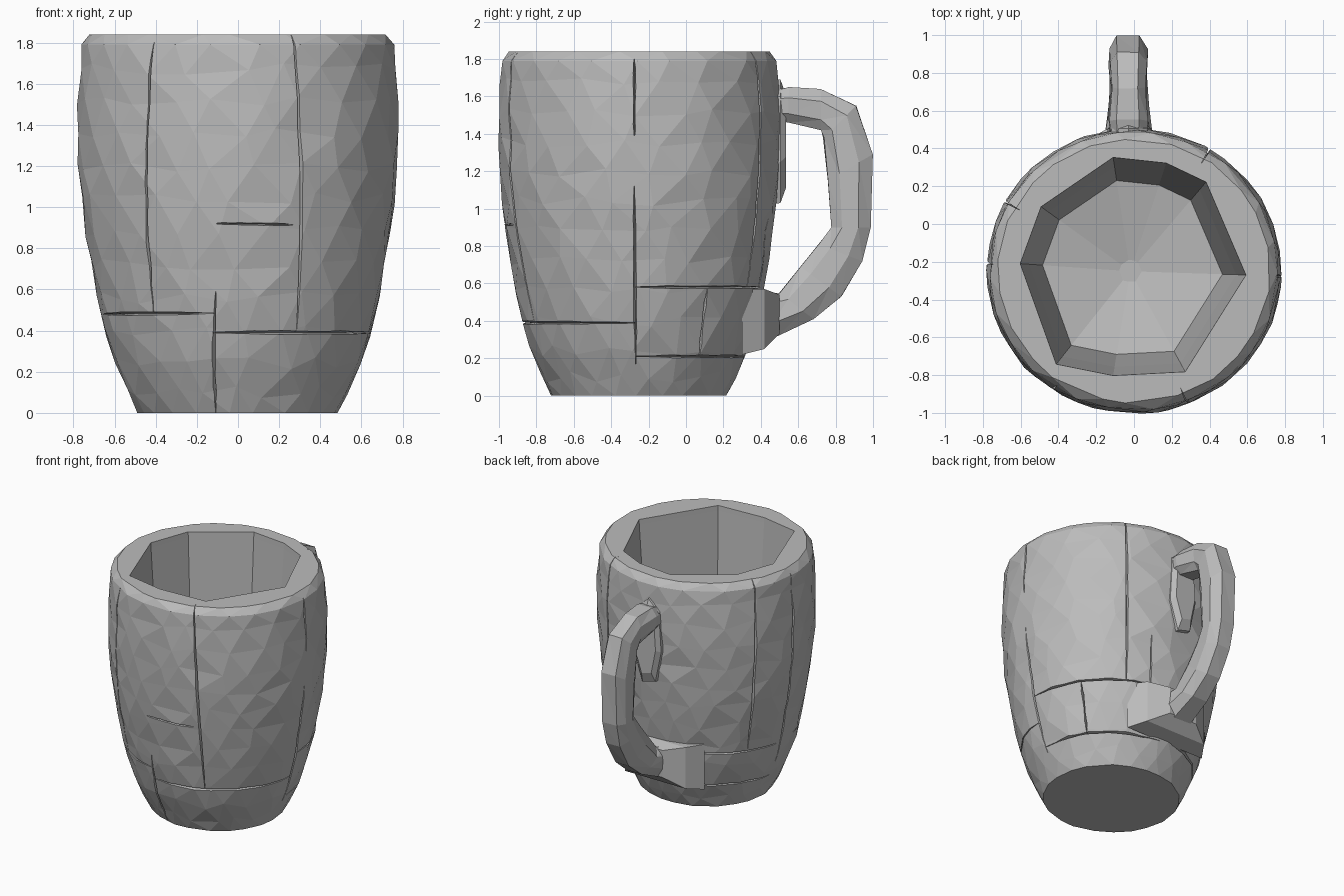
import bpy
import bmesh
import random
from math import radians, cos, sin
from mathutils import Vector

random.seed(4)
if "Cube" in bpy.data.objects:
    bpy.data.objects.remove(bpy.data.objects["Cube"])

stone = bpy.data.materials.new("grey stone")
stone.use_nodes = True
GREY = (0.5, 0.5, 0.5, 1)
stone.diffuse_color = GREY
stone.node_tree.nodes["Principled BSDF"].inputs["Base Color"].default_value = GREY

# Outer profile: (height, radius)
PROFILE = [(0, .485), (.2, .585), (.4, .65), (.6, .695), (.8, .73), (1, .76),
           (1.2, .775), (1.4, .782), (1.6, .777), (1.79, .76), (1.84, .72)]
CENTRE_Y = -.25


def radius(z):
    for (z0, r0), (z1, r1) in zip(PROFILE, PROFILE[1:]):
        if z <= z1:
            return r0 + (r1 - r0) * (z - z0) / (z1 - z0)
    return PROFILE[-1][1]


def on_body(angle, z, offset=0):
    r, a = radius(z) + offset, radians(angle)
    return Vector((r * cos(a), CENTRE_Y + .965 * r * sin(a), z))


def add_object(name, bm):
    bmesh.ops.recalc_face_normals(bm, faces=bm.faces)
    mesh = bpy.data.meshes.new(name)
    bm.to_mesh(mesh)
    bm.free()
    mesh.materials.append(stone)
    obj = bpy.data.objects.new(name, mesh)
    bpy.context.collection.objects.link(obj)
    return obj


def hull(name, points):
    bm = bmesh.new()
    for p in points:
        bm.verts.new(p)
    bmesh.ops.convex_hull(bm, input=bm.verts)
    spare = [v for v in bm.verts if not v.link_faces]
    bmesh.ops.delete(bm, geom=spare, context='VERTS')
    return add_object(name, bm)


def loft(name, rings, staggered=False):
    """Closed triangulated skin over equal rings; staggered rings are half a step apart."""
    bm = bmesh.new()
    loops = [[bm.verts.new(p) for p in ring] for ring in rings]
    n = len(loops[0])
    for k, (a, b) in enumerate(zip(loops, loops[1:])):
        for i in range(n):
            j = (i + 1) % n
            if staggered and k % 2:
                bm.faces.new((a[i], a[j], b[j]))
                bm.faces.new((a[i], b[j], b[i]))
            else:
                bm.faces.new((a[i], a[j], b[i]))
                bm.faces.new((a[j], b[j], b[i]))
    bm.faces.new(loops[0][::-1])
    bm.faces.new(loops[-1])
    return add_object(name, bm)


def volume(mesh):
    bm = bmesh.new()
    bm.from_mesh(mesh)
    size = abs(bm.calc_volume())
    bm.free()
    return size


def carve(target, cutter):
    """Subtract the cutter, keeping the old shape if a solver gives a broken result."""
    cutter.hide_render = True
    before = volume(target.data)
    mod = target.modifiers.new("carve", 'BOOLEAN')
    mod.operation = 'DIFFERENCE'
    mod.object = cutter
    for solver in ('MANIFOLD', 'EXACT', 'FLOAT'):
        mod.solver = solver
        graph = bpy.context.evaluated_depsgraph_get()
        graph.update()
        result = bpy.data.meshes.new_from_object(target.evaluated_get(graph))
        if .4 * before < volume(result) < before * .99999:
            target.data = result
            break
    target.modifiers.remove(mod)
    bpy.data.objects.remove(cutter)


# Chiselled body: staggered, loosely scattered rings
SIDES = 22
rings = []
for k, z in enumerate([0, .1, .24, .4, .56, .72, .88, 1.04, 1.2, 1.36, 1.52, 1.67, 1.79, 1.84]):
    ring = []
    for i in range(SIDES):
        angle = (i + .5 * (k % 2)) * 360 / SIDES + random.uniform(-4, 4)
        h = z if z in (0, 1.79, 1.84) else z + random.uniform(-.03, .03)
        ring.append(on_body(angle, h, random.uniform(-.002, .006)))
    rings.append(ring)
body = loft("mug_body", rings, staggered=True)

# Hollow with an uneven polygonal opening and a shallow bowl floor
opening = [(-.11, .35), (.17, .32), (.38, .22), (.59, -.27), (.27, -.78),
           (-.11, -.8), (-.41, -.74), (-.6, -.21), (-.49, .09)]
middle = Vector((-.02, CENTRE_Y))
cavity = []
for scale, z in ((1.01, 1.9), (1, 1.8), (.92, 1.1), (.8, .42), (.1, .33)):
    ring = [middle + (Vector(p) - middle) * scale for p in opening]
    cavity.append([(q.x, q.y, z) for q in ring])
carve(body, loft("cavity", cavity))


# Carved cracks: wedge strips following the surface, thinning at both ends
def crack(a0, z0, a1, z1, width=.011, depth=.04):
    upright = abs(z1 - z0) * 50 > abs(a1 - a0)
    rings = []
    steps = 9
    for i in range(steps + 1):
        t = i / steps
        angle, z = a0 + (a1 - a0) * t, z0 + (z1 - z0) * t
        w = width * (.25 + min(1, 5 * t, 5 * (1 - t))) * random.uniform(.5, 1.2)
        p = on_body(angle, z)
        a = radians(angle)
        out = Vector((cos(a), sin(a), 0))
        side = Vector((-sin(a), cos(a), 0)) if upright else Vector((0, 0, 1))
        rings.append([p - out * depth, p + out * .03 - side * w, p + out * .03 + side * w])
    carve(body, loft("crack", rings))


CRACKS = [
    # upright joints
    (-128, .48, -123, 1.8), (-64, .39, -69, 1.86), (-103, -.01, -99, .59),
    (-2, .17, -2, 1.12), (-2, 1.39, -2, 1.8), (34, .21, 33, .57),
    (60, .58, 59, 1.86), (75, .58, 74, .95), (150, .5, 151, 1.86),
    (176, .3, 177, 1.8), (-98, 1.78, -98, 1.86),
    # level joints
    (-168, .48, -100, .485), (-101, .39, -2, .39), (-98, .92, -69, .915),
    (-2, .58, 78, .58), (-2, .21, 88, .21), (95, .5, 172, .48), (98, .22, 175, .2),
]
for c in CRACKS:
    crack(*c)

# Handle: eight-sided section swept along (outer y, outer z, inner y, inner z, half width)
HANDLE_X = -.03
stations = [(.42, 1.62, .42, 1.48, .09), (.55, 1.65, .55, 1.46, .105),
            (.72, 1.64, .72, 1.42, .09), (.91, 1.55, .735, 1.38, .1),
            (1, 1.29, .76, 1.15, .105), (.985, .9, .78, .9, .105),
            (.94, .72, .71, .81, .1), (.83, .53, .61, .69, .1),
            (.68, .41, .5, .55, .11), (.49, .32, .4, .54, .13),
            (.3, .25, .3, .52, .15)]
rings = []
for oy, oz, iy, iz, w in stations:
    outer, inner = Vector((0, oy, oz)), Vector((0, iy, iz))
    ring = []
    for t, s in ((0, -.6), (0, .55), (.3, 1), (.75, .95), (1, .55), (1, -.6), (.7, -1), (.3, -.95)):
        p = outer.lerp(inner, t)
        ring.append((HANDLE_X + s * w, min(1, p.y + random.uniform(-.004, .004)), p.z))
    rings.append(ring)
loft("handle", rings)

# Long faceted plate behind the handle's upper end
plate = []
for y, s in ((.42, 1.03), (.505, 1), (.535, .75)):
    for x, z in ((0, 1.69), (.1, 1.6), (.12, 1.25), (.05, 1.03), (-.06, 1.06), (-.11, 1.3), (-.09, 1.6)):
        plate.append((HANDLE_X + x * s, y, 1.36 + (z - 1.36) * s))
hull("handle_upper_mount", plate)

# Wedge block joining the handle's lower end to the body
block = []
for y, w, low, high in ((.3, .34, .22, .57), (.42, .26, .25, .57), (.5, .12, .33, .54)):
    for x in (-w, w):
        block += [(HANDLE_X + x, y, low), (HANDLE_X + x, y, high)]
hull("handle_lower_mount", block)
